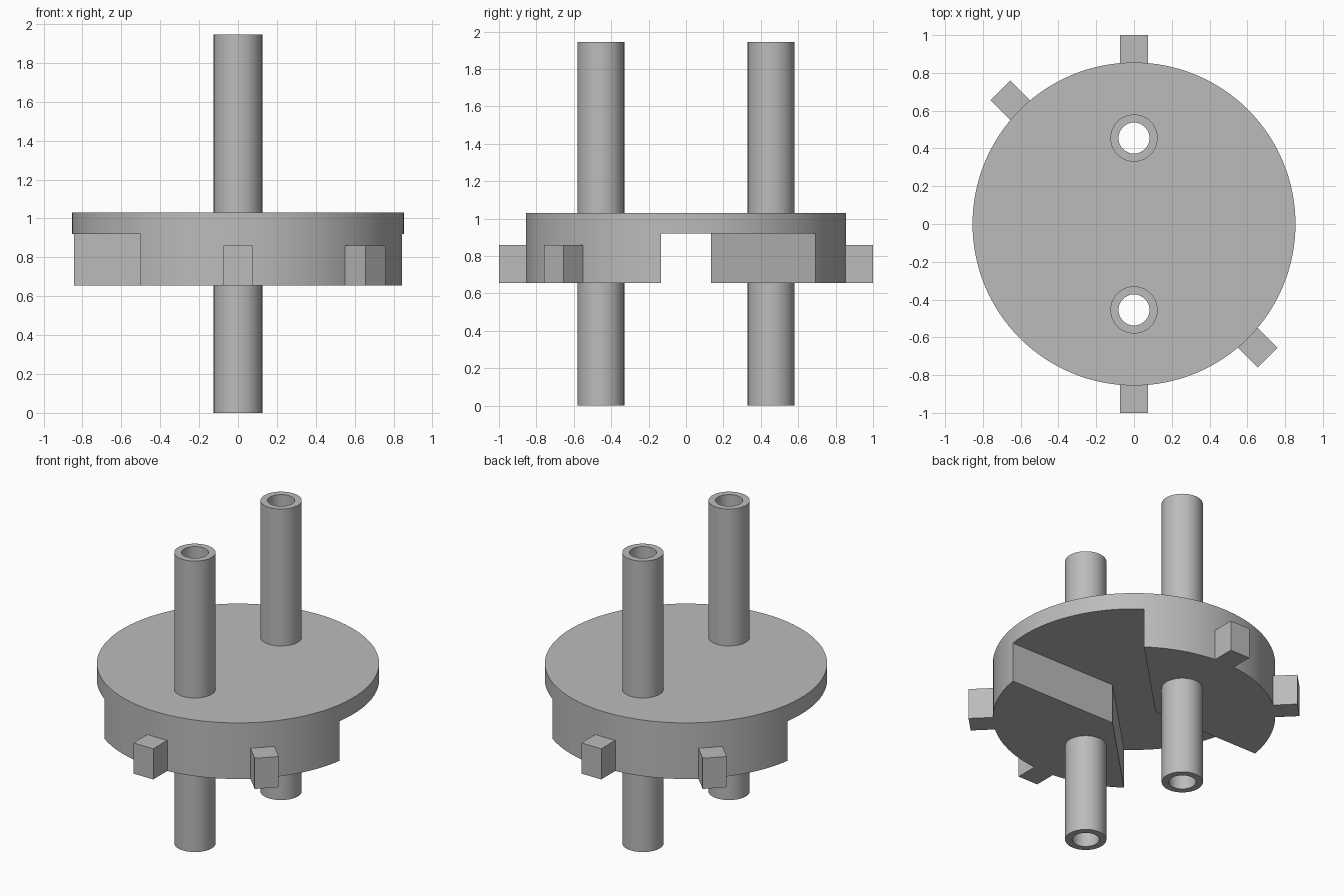
import bpy, bmesh, math
from mathutils import Matrix

cube = bpy.data.objects.get("Cube")
if cube:
    bpy.data.objects.remove(cube, do_unlink=True)

grey = bpy.data.materials.new("plain grey")
grey.use_nodes = True
colour = (0.5, 0.5, 0.5, 1)
grey.diffuse_color = colour
grey.node_tree.nodes["Principled BSDF"].inputs["Base Color"].default_value = colour

RADIUS = 0.855
BOTTOM, STEP, TOP = 0.655, 0.92, 1.03
PIPE_Y, PIPE_R, BORE_R, PIPE_H = 0.455, 0.125, 0.082, 1.945
SLOT = 0.135


def finish(name, bm):
    bmesh.ops.recalc_face_normals(bm, faces=bm.faces)
    mesh = bpy.data.meshes.new(name)
    bm.to_mesh(mesh)
    bm.free()
    mesh.materials.append(grey)
    obj = bpy.data.objects.new(name, mesh)
    bpy.context.collection.objects.link(obj)
    return obj


def prism(name, points, z0, z1):
    bm = bmesh.new()
    face = bm.faces.new([bm.verts.new((x, y, z0)) for x, y in points])
    new = bmesh.ops.extrude_face_region(bm, geom=[face])["geom"]
    verts = [v for v in new if isinstance(v, bmesh.types.BMVert)]
    bmesh.ops.translate(bm, verts=verts, vec=(0, 0, z1 - z0))
    return finish(name, bm)


def circle(radius, y=0, count=96):
    turns = [math.tau * i / count for i in range(count)]
    return [(radius * math.cos(a), y + radius * math.sin(a)) for a in turns]


def activate(obj):
    bpy.ops.object.select_all(action='DESELECT')
    obj.select_set(True)
    bpy.context.view_layer.objects.active = obj


def cut(obj, cutter):
    activate(obj)
    mod = obj.modifiers.new("cut", 'BOOLEAN')
    mod.operation = 'DIFFERENCE'
    mod.solver = 'EXACT'
    mod.object = cutter
    bpy.ops.object.modifier_apply(modifier=mod.name)
    bpy.data.objects.remove(cutter, do_unlink=True)


def smooth(obj):
    activate(obj)
    bpy.ops.object.shade_smooth_by_angle(angle=math.radians(30))


# Round body, with two crossing slots and the wedges between them cut from below
body = prism("round_body", circle(RADIUS, count=128), BOTTOM, TOP)
corner = SLOT * math.tan(math.pi / 8)
far = 2
half = [(-corner, SLOT), (far, far + corner + SLOT), (far, -SLOT)]
cut(body, prism("slot_cutter", half + [(-x, -y) for x, y in half], 0.4, STEP))

# Two open pipes through the body
for side, label in ((-1, "front"), (1, "back")):
    y = side * PIPE_Y
    cut(body, prism("hole_cutter", circle((PIPE_R + BORE_R) / 2, y, 48), 0.3, 1.3))
    pipe = prism(label + "_pipe", circle(PIPE_R, y, 64), 0, PIPE_H)
    cut(pipe, prism("bore_cutter", circle(BORE_R, y, 64), -0.1, PIPE_H + 0.1))
    smooth(pipe)
smooth(body)

# Four locking lugs around the rim
lugs = {"back_lug": 90, "back_right_lug": 135, "front_lug": 270, "front_left_lug": 315}
for name, angle in lugs.items():
    bm = bmesh.new()
    place = (Matrix.Rotation(math.radians(angle), 4, 'Z')
             @ Matrix.Translation((0.91, 0, BOTTOM + 0.1025))
             @ Matrix.Diagonal((0.18, 0.147, 0.205, 1)))
    bmesh.ops.create_cube(bm, size=1, matrix=place)
    finish(name, bm)
